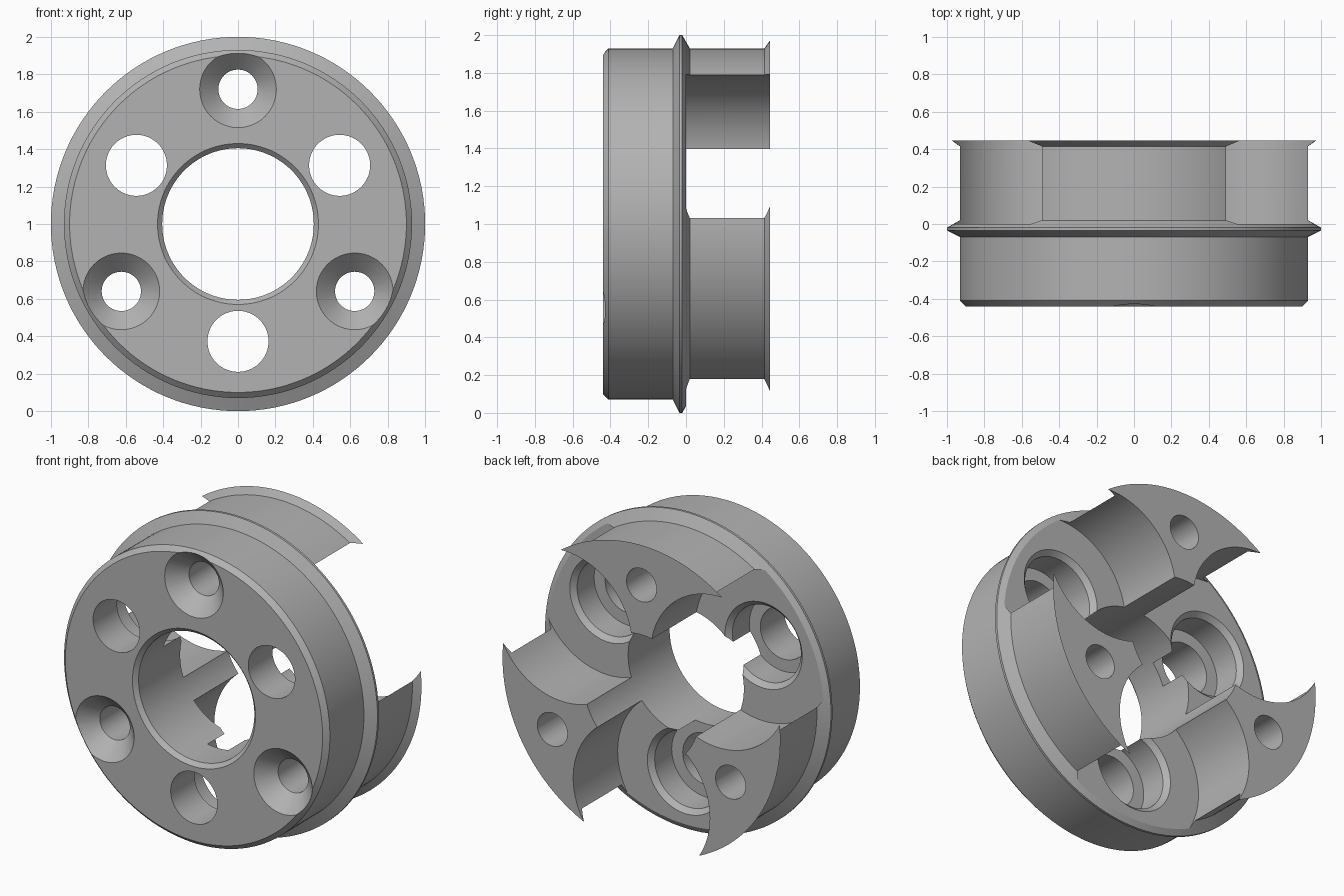
import bpy, bmesh
from math import cos, sin, tau, radians

old = bpy.data.objects.get("Cube")
if old:
    bpy.data.objects.remove(old)

grey = bpy.data.materials.new("machined grey")
grey.use_nodes = True
colour = (0.45, 0.45, 0.45, 1)
grey.diffuse_color = colour
grey.node_tree.nodes["Principled BSDF"].inputs["Base Color"].default_value = colour


def lathe(name, profile, centre=(0, 1), sides=64, ring=False):
    """Turn (y, radius) points about an axis along y; ring closes the profile."""
    bm = bmesh.new()
    cx, cz = centre
    loops = []
    for y, r in profile:
        loops.append([bm.verts.new((cx + r * cos(tau * i / sides), y,
                                    cz + r * sin(tau * i / sides)))
                      for i in range(sides)])
    pairs = list(zip(loops, loops[1:]))
    if ring:
        pairs.append((loops[-1], loops[0]))
    else:
        bm.faces.new(loops[0])
        bm.faces.new(loops[-1])
    for a, b in pairs:
        for i in range(sides):
            j = (i + 1) % sides
            bm.faces.new((a[i], a[j], b[j], b[i]))
    bmesh.ops.recalc_face_normals(bm, faces=bm.faces)
    mesh = bpy.data.meshes.new(name)
    bm.to_mesh(mesh)
    bm.free()
    mesh.materials.append(grey)
    obj = bpy.data.objects.new(name, mesh)
    bpy.context.collection.objects.link(obj)
    return obj


def polar(radius, degrees):
    a = radians(degrees)
    return radius * cos(a), 1 + radius * sin(a)


# Turned blank: chamfered body, pointed flange, rear sleeve with flared lip, bore
BACK = 0.445
hub = lathe("coupling_hub", [
    (-0.44, 0.43), (-0.44, 0.90), (-0.41, 0.93), (-0.07, 0.93),
    (-0.035, 1.0), (-0.02, 1.0), (0.02, 0.93), (0.415, 0.93),
    (BACK, 0.972), (BACK, 0.405), (-0.415, 0.405)], sides=128, ring=True)

# Through hole, chamfered counterbore and the scallop that separates the lugs
stepped = [(-0.6, 0.163), (-0.2, 0.163), (-0.2, 0.24), (-0.03, 0.24),
           (0, 0.27), (0, 0.478), (0.6, 0.478)]
# Countersunk screw hole running through each lug
countersunk = [(-0.54, 0.305), (-0.34, 0.105), (0.6, 0.105)]

cutters = []
for k in range(3):
    cutters.append(lathe("scallop_cutter", stepped, polar(0.627, 30 + 120 * k), 96))
    cutters.append(lathe("screw_cutter", countersunk, polar(0.72, 90 + 120 * k), 48))

for cutter in cutters:
    cutter.hide_render = True
    mod = hub.modifiers.new("cut", 'BOOLEAN')
    mod.operation = 'DIFFERENCE'
    mod.solver = 'EXACT'
    mod.object = cutter

# Bake the cuts and drop the cutters
graph = bpy.context.evaluated_depsgraph_get()
result = bpy.data.meshes.new_from_object(hub.evaluated_get(graph))
hub.modifiers.clear()
hub.data = result
for cutter in cutters:
    bpy.data.objects.remove(cutter)

bpy.ops.object.select_all(action='DESELECT')
hub.select_set(True)
bpy.context.view_layer.objects.active = hub
bpy.ops.object.shade_smooth_by_angle(angle=radians(25))
